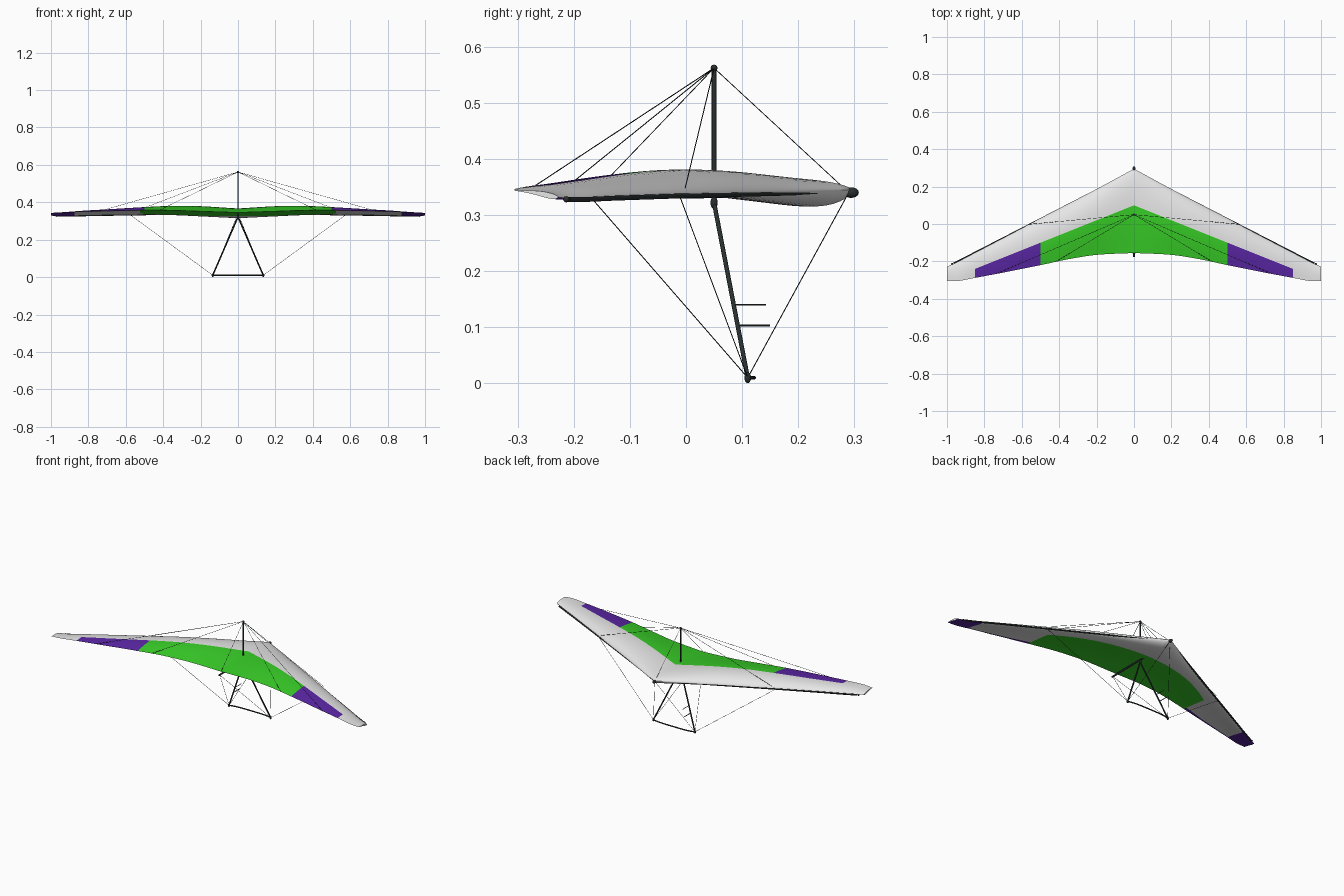
import bpy, bmesh, math
from mathutils import Vector

if "Cube" in bpy.data.objects:
    bpy.data.objects.remove(bpy.data.objects["Cube"])


def material(name, rgb):
    m = bpy.data.materials.new(name)
    m.diffuse_color = (*rgb, 1)
    m.use_nodes = True
    m.node_tree.nodes["Principled BSDF"].inputs["Base Color"].default_value = m.diffuse_color
    return m


WHITE = material("sail white", (0.80, 0.80, 0.80))
GREEN = material("sail green", (0.04, 0.62, 0.021))
PURPLE = material("sail purple", (0.105, 0.02, 0.38))
DARK = material("frame charcoal", (0.022, 0.028, 0.028))

# Wing stations: x, y front, y rear, z front, z rear, top camber, belly depth
STATIONS = [
    (0.00, .295, -.155, .345, .345, .022, .030),
    (0.20, .187, -.165, .341, .352, .034, .018),
    (0.35, .108, -.188, .339, .357, .035, .010),
    (0.50, .030, -.220, .337, .358, .029, .006),
    (0.70, -.075, -.260, .334, .354, .020, .005),
    (0.85, -.153, -.288, .331, .350, .014, .005),
    (0.95, -.205, -.306, .329, .346, .008, .004),
    (1.00, -.228, -.304, .332, .343, .006, .005)]


def slope(i, k):
    a, b = STATIONS[max(i - 1, 0)], STATIONS[min(i + 1, len(STATIONS) - 1)]
    return (b[k] - a[k]) / (b[0] - a[0])


def station(x):
    """Smoothly interpolated wing numbers at distance x from the centre."""
    x = abs(x)
    i = max(j for j in range(len(STATIONS) - 1) if STATIONS[j][0] <= x + 1e-9)
    a, b = STATIONS[i], STATIONS[i + 1]
    w = b[0] - a[0]
    u = (x - a[0]) / w
    return [(2*u**3 - 3*u*u + 1) * a[k] + (u**3 - 2*u*u + u) * w * slope(i, k)
            + (3*u*u - 2*u**3) * b[k] + (u**3 - u*u) * w * slope(i + 1, k)
            for k in range(1, 7)]


def finish(name, bm, mats):
    bmesh.ops.recalc_face_normals(bm, faces=bm.faces)
    me = bpy.data.meshes.new(name)
    bm.to_mesh(me)
    bm.free()
    for m in mats:
        me.materials.append(m)
    ob = bpy.data.objects.new(name, me)
    bpy.context.collection.objects.link(ob)
    bpy.ops.object.select_all(action='DESELECT')
    ob.select_set(True)
    bpy.context.view_layer.objects.active = ob
    bpy.ops.object.shade_smooth_by_angle(angle=math.radians(40))
    return ob


# Sail: closed wing section lofted across the span
FRONT, REAR = 12, 8
ROWS = FRONT + REAR


def chord_steps(x, boundary):
    """Chord fractions with one row lying on the colour boundary."""
    yl, yt = station(x)[:2]
    tb = min(.96, (yl - boundary) / (yl - yt))
    return ([tb * (i / FRONT) ** 2 for i in range(FRONT + 1)]
            + [tb + (1 - tb) * i / REAR for i in range(1, REAR + 1)])


def section(x):
    yl, yt, zl, zt, h, d = station(x)
    a = abs(x)
    top = [(x, yl + (yt - yl) * t, zl + (zt - zl) * t + h * t**.6 * (1 - t)**1.1 / .332)
           for t in chord_steps(x, .10 - .4 * a)]                 # straight V
    low = [(x, yl + (yt - yl) * t, zl + (zt - zl) * t - d * t**.6 * (1 - t)**3 / .197)
           for t in chord_steps(x, max(.115 - .65 * a * a, .10 - .4 * a))]   # arch
    return top[::-1] + low[1:-1]       # rear edge, over the nose, back below


half = [.025 * i for i in range(41)]
xs = [-x for x in half[:0:-1]] + half
bm = bmesh.new()
rings = [[bm.verts.new(p) for p in section(x)] for x in xs]
n = len(rings[0])
for a, b, xa, xb in zip(rings, rings[1:], xs, xs[1:]):
    xm = abs(xa + xb) / 2
    for k in range(n):
        f = bm.faces.new((a[k], a[(k + 1) % n], b[(k + 1) % n], b[k]))
        if k < ROWS:                   # upper side: green middle, purple panels
            if k < REAR:
                f.material_index = 1 if xm < .5 else 2 if xm < .85 else 0
        elif xm > .875:                # lower side: purple tips
            f.material_index = 2
        elif k >= ROWS + FRONT and xm < .525:
            f.material_index = 1
        elif k == n - 1:               # thin purple hem at the rear edge
            f.material_index = 2
for r in (rings[0], rings[-1]):
    bm.faces.new(r)
finish("sail", bm, [WHITE, GREEN, PURPLE])


# Helpers for the frame
def add_tube(bm, points, r, sides=10):
    pts = [Vector(p) for p in points]
    loops = []
    for i, p in enumerate(pts):
        d = (pts[min(i + 1, len(pts) - 1)] - pts[max(i - 1, 0)]).normalized()
        side = d.cross(Vector((0, 0, 1)) if abs(d.z) < .95 else Vector((1, 0, 0))).normalized()
        up = side.cross(d)
        loops.append([bm.verts.new(p + r * (side * math.cos(2*math.pi*k/sides)
                      + up * math.sin(2*math.pi*k/sides))) for k in range(sides)])
    for a, b in zip(loops, loops[1:]):
        for k in range(sides):
            bm.faces.new((a[k], a[(k + 1) % sides], b[(k + 1) % sides], b[k]))
    bm.faces.new(loops[0])
    bm.faces.new(loops[-1])


def tubes(name, paths, r, sides=10):
    bm = bmesh.new()
    for p in paths:
        add_tube(bm, p, r, sides)
    return finish(name, bm, [DARK])


def balls(name, centres, r, scale=(1, 1, 1)):
    bm = bmesh.new()
    for c in centres:
        vs = bmesh.ops.create_uvsphere(bm, u_segments=16, v_segments=10, radius=r)['verts']
        for v in vs:
            v.co = Vector([v.co[k] * scale[k] + c[k] for k in range(3)])
    return finish(name, bm, [DARK])


def edge(x, rear=False, lift=0):
    s = station(x)
    return (x, s[1], s[3] + lift) if rear else (x, s[0], s[2] + lift)


SIDES = (-1, 1)
MAST = (0, .05, .562)
APEX = (0, .05, .322)
NOSE = (0, .29, .34)
TAIL = (0, -.17, .332)

# Main tubes; the front ones sink into the sail towards the nose
tubes("leading_edge_tubes",
      [[(s * x, edge(x)[1] + .002 - .009 * (1 - x), edge(x)[2] - .002)
        for x in (0, .2, .4, .6, .8, .9, .965)] for s in SIDES], .0045)
balls("leading_edge_caps", [(s * .972, edge(.972)[1] + .002, .328) for s in SIDES], .0055)
tubes("keel", [[(0, -.176, .332), (0, .295, .338)]], .005)
balls("nose_cap", [(0, .294, .34)], .01, (.9, 1.4, .95))

# Mast on top of the wing
tubes("mast", [[(0, .05, .33), MAST]], .0042)
balls("mast_cap", [MAST], .006)

# Control frame
corners = [(s * .135, .11, .01) for s in SIDES]
tubes("control_frame_legs", [[APEX, c] for c in corners], .004)
tubes("base_bar", [[(.135 * u, .11 + .011 * (1 - u**4), .01)
                    for u in [i / 8 - 1 for i in range(17)]]], .0036)
balls("control_frame_corners", corners, .006, (1, 1, 1.6))
balls("apex_bracket", [(0, .05, .322)], .008, (.8, .8, 1.4))

# Small rods on the left leg
tubes("leg_rod_upper", [[(-.078, .085, .14), (-.078, .143, .14)]], .0015, 8)
tubes("leg_rod_lower", [[(-.094, .092, .103), (-.094, .15, .103)]], .002, 8)

# Rigging wires above and below the wing
upper = [[MAST, NOSE], [MAST, (0, -.158, .345)]]
lower = []
for s, c in zip(SIDES, corners):
    upper += [[MAST, edge(s * .56, lift=.012)]]
    upper += [[MAST, edge(s * x, True)] for x in (.42, .74)]
    lower += [[c, NOSE], [c, TAIL], [c, edge(s * .58)]]
tubes("upper_wires", upper, .0009, 6)
tubes("lower_wires", lower, .0009, 6)
